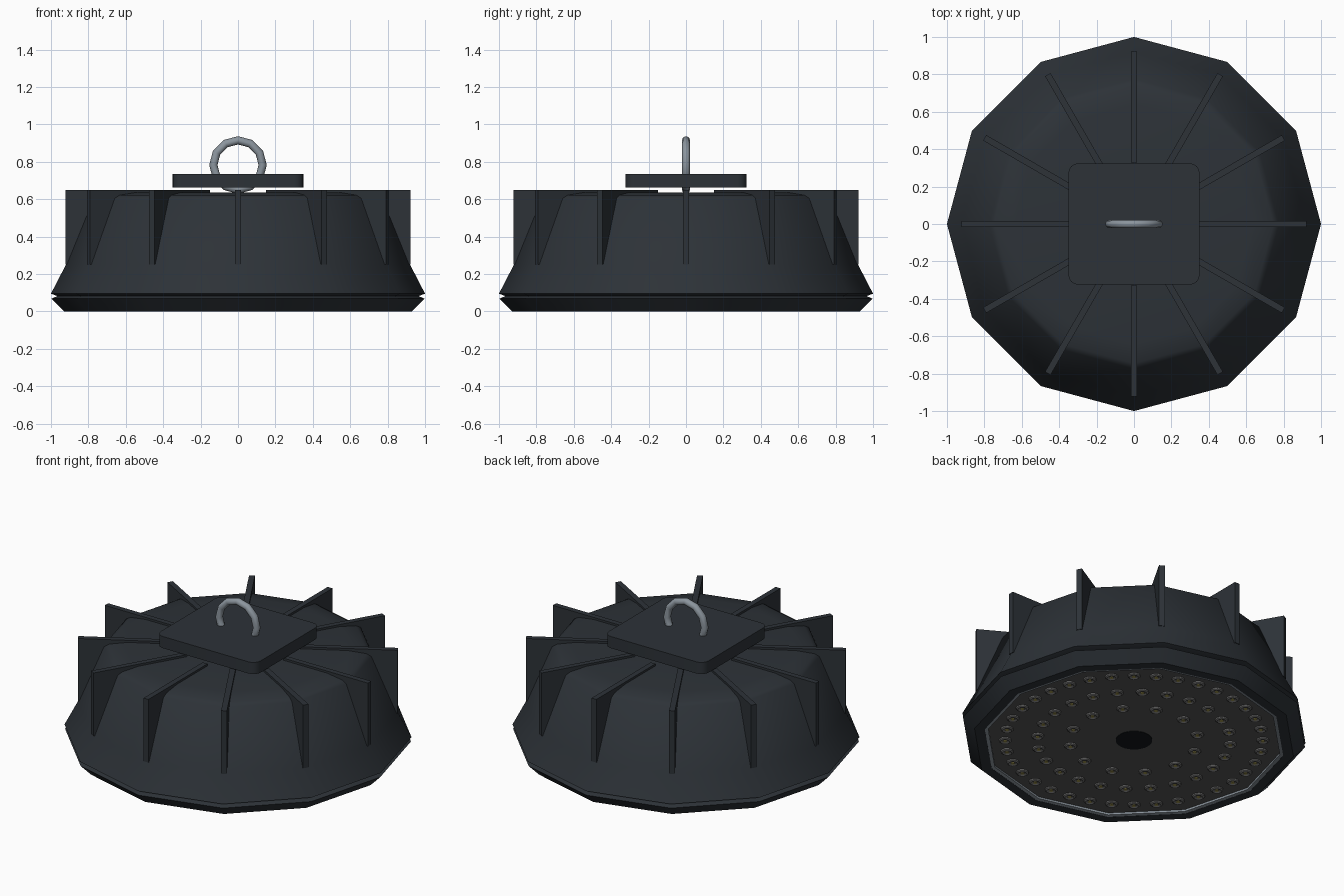
import bpy, bmesh
from math import sin, cos, pi, radians
from mathutils import Matrix, Vector

if "Cube" in bpy.data.objects:
    bpy.data.objects.remove(bpy.data.objects["Cube"])


def mat(name, r, g, b):
    m = bpy.data.materials.new(name)
    m.diffuse_color = (r, g, b, 1)
    m.use_nodes = True
    m.node_tree.nodes["Principled BSDF"].inputs["Base Color"].default_value = m.diffuse_color
    return m


DARK = mat("dark_housing", 0.026, 0.032, 0.039)
STEEL = mat("steel", 0.26, 0.30, 0.34)
BOARD = mat("board_grey", 0.09, 0.09, 0.09)
CUP = mat("led_cup", 0.16, 0.16, 0.16)
CHIP = mat("led_chip", 0.35, 0.30, 0.08)
BLACK = mat("black", 0.006, 0.008, 0.01)


def finish(name, bm, material, angle=35):
    bmesh.ops.recalc_face_normals(bm, faces=bm.faces)
    me = bpy.data.meshes.new(name)
    bm.to_mesh(me)
    bm.free()
    ob = bpy.data.objects.new(name, me)
    bpy.context.collection.objects.link(ob)
    me.materials.append(material)
    if angle:
        bpy.ops.object.select_all(action='DESELECT')
        ob.select_set(True)
        bpy.context.view_layer.objects.active = ob
        bpy.ops.object.shade_smooth_by_angle(angle=radians(angle))
    return ob


def lathe(bm, profile, n=12, closed=False, cap=True, offset=(0, 0)):
    """Revolve (radius, z) points around z."""
    rings = [[bm.verts.new((offset[0] + r * cos(2 * pi * i / n),
                            offset[1] + r * sin(2 * pi * i / n), z))
              for i in range(n)] for r, z in profile]
    pairs = list(zip(rings, rings[1:]))
    if closed:
        pairs.append((rings[-1], rings[0]))
    for a, b in pairs:
        for i in range(n):
            j = (i + 1) % n
            bm.faces.new((a[i], a[j], b[j], b[i]))
    if cap and not closed:
        bm.faces.new(rings[0])
        bm.faces.new(rings[-1])


def prism(bm, outline, thickness, matrix):
    """Extrude a flat outline (local xy) symmetrically along local z."""
    h = thickness / 2
    lo, hi = ([bm.verts.new(matrix @ Vector((x, y, s))) for x, y in outline]
              for s in (-h, h))
    bm.faces.new(lo)
    bm.faces.new(hi)
    n = len(outline)
    for i in range(n):
        j = (i + 1) % n
        bm.faces.new((lo[i], lo[j], hi[j], hi[i]))


# Twelve-sided housing
bm = bmesh.new()
lathe(bm, [(0.96, 0.08), (1.0, 0.095), (0.92, 0.25), (0.775, 0.605),
           (0.745, 0.622), (0.64, 0.637)])
finish("housing", bm, DARK, 46)

# Bottom rim
bm = bmesh.new()
lathe(bm, [(0.87, 0.03), (0.87, 0.0), (0.93, 0.0), (0.997, 0.068),
           (0.96, 0.085), (0.87, 0.085)], closed=True)
finish("bottom_rim", bm, DARK, 46)

# Cooling fins, standing upright in radial planes
bm = bmesh.new()
upright = Matrix.Rotation(pi / 2, 4, 'X')
fin = [(0.33, 0.60), (0.74, 0.60), (0.88, 0.25), (0.922, 0.25),
       (0.922, 0.65), (0.33, 0.65)]
for i in range(12):
    prism(bm, fin, 0.034, Matrix.Rotation(i * pi / 6, 4, 'Z') @ upright)
finish("cooling_fins", bm, DARK, 0)

# Driver plate with rounded corners
bm = bmesh.new()
outline = []
for k, (sx, sy) in enumerate([(1, 1), (-1, 1), (-1, -1), (1, -1)]):
    for s in range(5):
        a = (k + s / 4) * pi / 2
        outline.append((sx * 0.30 + 0.05 * cos(a), sy * 0.274 + 0.05 * sin(a)))
prism(bm, outline, 0.074, Matrix.Translation((0, 0, 0.699)))
finish("driver_plate", bm, DARK)

# Hanging ring
bpy.ops.mesh.primitive_torus_add(major_radius=0.132, minor_radius=0.022,
                                 major_segments=12, minor_segments=8,
                                 location=(0, 0, 0.783),
                                 rotation=(pi / 2, 0, 0))
ring = bpy.context.object
ring.name = "hanging_ring"
ring.data.materials.append(STEEL)
bpy.ops.object.shade_smooth_by_angle(angle=radians(50))

# Steel trim around the lens opening
bm = bmesh.new()
lathe(bm, [(0.85, 0.03), (0.85, 0.004), (0.875, -0.0), (0.875, 0.03)],
      closed=True)
finish("trim_ring", bm, STEEL)

# LED board
bm = bmesh.new()
lathe(bm, [(0.86, 0.016), (0.86, 0.03)])
finish("led_board", bm, BOARD)

# Dark centre opening
bm = bmesh.new()
lathe(bm, [(0.105, 0.014), (0.105, 0.03)], n=32)
finish("centre_opening", bm, BLACK)

# Three rings of LEDs: cups with a small chip in each
cups, chips = bmesh.new(), bmesh.new()
for radius, count in [(0.37, 12), (0.555, 24), (0.74, 36)]:
    for i in range(count):
        a = radians(10) + 2 * pi * i / count
        at = (radius * cos(a), radius * sin(a))
        lathe(cups, [(0.038, 0.018), (0.036, 0.009), (0.027, 0.004),
                     (0.018, 0.010)], n=12, offset=at)
        lathe(chips, [(0.011, 0.012), (0.011, 0.006)], n=8, offset=at)
finish("led_cups", cups, CUP)
finish("led_chips", chips, CHIP)
